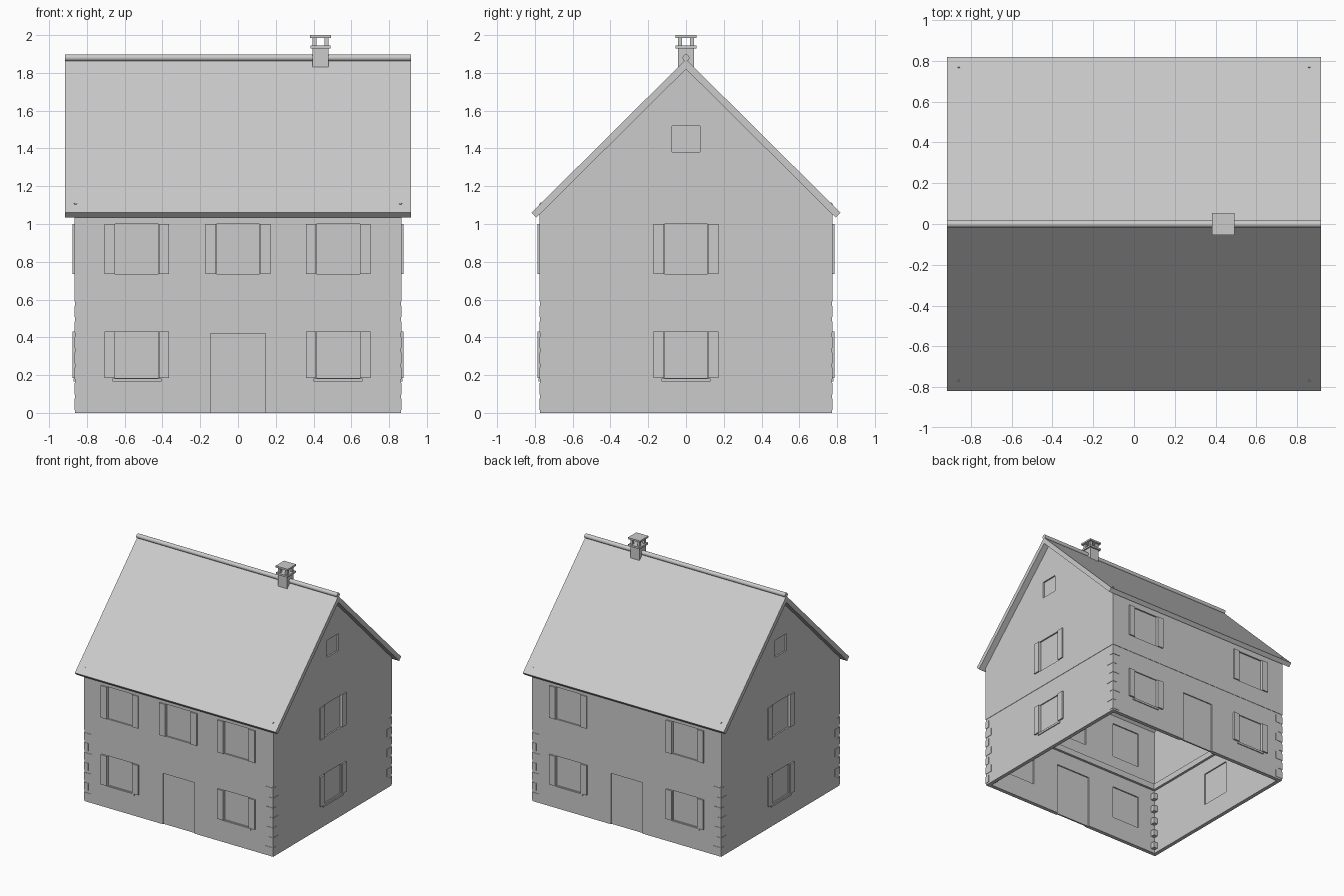
import bpy, bmesh, math
from mathutils import Matrix, Vector

if "Cube" in bpy.data.objects:
    bpy.data.objects.remove(bpy.data.objects["Cube"])

grey = bpy.data.materials.new("light_grey")
grey.diffuse_color = (0.6, 0.6, 0.6, 1)
grey.use_nodes = True
grey.node_tree.nodes["Principled BSDF"].inputs["Base Color"].default_value = grey.diffuse_color

HX, HY, T, SEAM = 0.865, 0.775, 0.035, 0.59   # half sizes, wall thickness, storey joint


def finish(name, bm):
    bmesh.ops.recalc_face_normals(bm, faces=bm.faces)
    me = bpy.data.meshes.new(name)
    bm.to_mesh(me)
    bm.free()
    me.materials.append(grey)
    ob = bpy.data.objects.new(name, me)
    bpy.context.collection.objects.link(ob)
    return ob


def boxes(name, items):
    """One object from (x0, x1, y0, y1, z0, z1) boxes."""
    bm = bmesh.new()
    for x0, x1, y0, y1, z0, z1 in items:
        m = Matrix.Translation(((x0 + x1) / 2, (y0 + y1) / 2, (z0 + z1) / 2))
        m = m @ Matrix.Diagonal((abs(x1 - x0), abs(y1 - y0), abs(z1 - z0), 1))
        bmesh.ops.create_cube(bm, size=1, matrix=m)
    return finish(name, bm)


def prism(name, profile, hx):
    """Extrude a (y, z) profile along x."""
    bm = bmesh.new()
    f = bm.faces.new([bm.verts.new((-hx, y, z)) for y, z in profile])
    r = bmesh.ops.extrude_face_region(bm, geom=[f])
    bmesh.ops.translate(bm, vec=(2 * hx, 0, 0),
                        verts=[v for v in r["geom"] if isinstance(v, bmesh.types.BMVert)])
    return finish(name, bm)


def cut(ob, cutter):
    cutter.hide_render = True
    cutter.hide_viewport = True
    cutter.display_type = "WIRE"
    mod = ob.modifiers.new("cut", "BOOLEAN")
    mod.operation = "DIFFERENCE"
    mod.solver = "EXACT"
    mod.object = cutter


def on_wall(side, u0, u1, d0, d1, z0, z1):
    """Box on a wall: u runs along the wall, d is the distance outward from it."""
    axis, s = side
    h = HY if axis == "y" else HX
    a, b = sorted((s * (h + d0), s * (h + d1)))
    return (u0, u1, a, b, z0, z1) if axis == "y" else (a, b, u0, u1, z0, z1)


FRONT, BACK, LEFT, RIGHT = ("y", -1), ("y", 1), ("x", -1), ("x", 1)
LOW, HIGH = (0.185, 0.43), (0.735, 1.0)

# Window layout: wall, centre, vertical range
lower, upper = [], []
for side in (FRONT, BACK):
    for c in (-0.535, 0.53):
        lower.append((side, c, LOW))
        upper.append((side, c, HIGH))
for side in (LEFT, RIGHT):
    lower.append((side, 0, LOW))
    upper.append((side, 0, HIGH))
upper.append((FRONT, 0, HIGH))


def recesses(windows):
    out = []
    for side, c, (z0, z1) in windows:
        out.append(on_wall(side, c - 0.115, c + 0.115, -0.012, 0.05, z0, z1))
        out.append(on_wall(side, c - 0.13, c + 0.13, -0.08, -T + 0.01, z0 - 0.015, z1 + 0.015))
    return out


# Lower storey walls with window and door recesses
low_cuts = recesses(lower)
for side in (FRONT, BACK):
    low_cuts.append(on_wall(side, -0.145, 0.145, -0.012, 0.05, -0.05, 0.42))
    low_cuts.append(on_wall(side, -0.16, 0.16, -0.08, -T + 0.01, -0.05, 0.435))
e = 0.003
lower_walls = prism("lower_walls", [(-HY + e, 0), (HY - e, 0), (HY - e, SEAM), (-HY + e, SEAM)], HX - e)
cavity = boxes("cavity_cutter", [(-HX + T, HX - T, -HY + T, HY - T, -0.2, 3)])
cut(lower_walls, cavity)
cut(lower_walls, boxes("lower_recess_cutter", low_cuts))

# Upper storey walls with gables and small attic windows
up_cuts = recesses(upper)
for side in (LEFT, RIGHT):
    up_cuts.append(on_wall(side, -0.073, 0.073, -0.012, 0.05, 1.38, 1.52))
    up_cuts.append(on_wall(side, -0.085, 0.085, -0.08, -T + 0.01, 1.365, 1.535))
upper_walls = prism("upper_walls", [(-HY, SEAM), (HY, SEAM), (HY, 1.052), (0, 1.825), (-HY, 1.052)], HX)
cut(upper_walls, cavity)
cut(upper_walls, boxes("upper_recess_cutter", up_cuts))

# Shutters beside every window, sills and lintels on the lower ones
shutters = []
for side, c, (z0, z1) in lower + upper:
    for s in (-1, 1):
        u = c + s * 0.1435
        shutters.append(on_wall(side, u - 0.0275, u + 0.0275, -0.006, 0.01, z0, z1))
boxes("shutters", shutters)
boxes("window_sills", [on_wall(s, c - 0.13, c + 0.13, -0.006, 0.005, 0.165, 0.182) for s, c, z in lower])

# Corner stones on the lower storey, long and short by turns
stones, blocks = [], []
for i in range(7):
    z = 0.015 + i * 0.082
    for s in (-1, 1):
        for side in (FRONT, BACK, LEFT, RIGHT):
            h = HX if side[0] == "y" else HY
            n = 0.07 if (i % 2 == 0) == (side[0] == "y") else 0.04
            u0, u1 = sorted((s * (h - n), s * (h - 0.001)))
            stones.append(on_wall(side, u0, u1, -0.006, 0, z, z + 0.06))
for sx in (-1, 1):
    for sy in (-1, 1):
        for i in range(5):
            x = sorted((sx * (HX - T + 0.005), sx * (HX - T - 0.035)))
            y = sorted((sy * (HY - T + 0.005), sy * (HY - T - 0.035)))
            blocks.append((*x, *y, 0.03 + i * 0.11, 0.08 + i * 0.11))
boxes("corner_stones", stones)
boxes("inner_corner_blocks", blocks)

# Ledge inside between the storeys
ix, iy = HX - T, HY - T
boxes("inner_ledge",
      [(-ix - 0.005, ix + 0.005, *sorted((s * (iy + 0.005), s * (iy - 0.02))), 0.56, 0.61) for s in (-1, 1)] +
      [(*sorted((s * (ix + 0.005), s * (ix - 0.02))), -iy + 0.02, iy - 0.02, 0.56, 0.61) for s in (-1, 1)])

# Roof
prism("roof", [(0, 1.872), (-0.818, 1.06), (-0.792, 1.034), (0, 1.82), (0.792, 1.034), (0.818, 1.06)], 0.917)

# Ridge tube
bm = bmesh.new()
bmesh.ops.create_cone(bm, cap_ends=True, segments=16, radius1=0.018, radius2=0.018, depth=1.834,
                      matrix=Matrix.Translation((0, 0, 1.88)) @ Matrix.Rotation(math.pi / 2, 4, "Y"))
ridge = finish("ridge_tube", bm)
bpy.context.view_layer.objects.active = ridge
ridge.select_set(True)
bpy.ops.object.shade_smooth_by_angle()

# Roof pegs near the eaves
bm = bmesh.new()
for x in (-0.86, 0.86):
    for s in (-1, 1):
        turn = Vector((0, s, 1)).to_track_quat("Z", "Y").to_matrix().to_4x4()
        bmesh.ops.create_cone(bm, cap_ends=True, segments=8, radius1=0.007, radius2=0.007, depth=0.01,
                              matrix=Matrix.Translation((x, s * 0.77, 1.107)) @ turn)
finish("roof_pegs", bm)

# Chimney: stack, collar, corner posts and cap
cx = 0.437
boxes("chimney_stack", [(cx - 0.042, cx + 0.042, -0.042, 0.042, 1.825, 1.932)])
boxes("chimney_collar", [(cx - 0.053, cx + 0.053, -0.055, 0.055, 1.93, 1.945)])
boxes("chimney_posts", [(cx + a * 0.032 - 0.01, cx + a * 0.032 + 0.01,
                         b * 0.032 - 0.01, b * 0.032 + 0.01, 1.944, 1.988)
                        for a in (-1, 1) for b in (-1, 1)])
boxes("chimney_cap", [(cx - 0.055, cx + 0.055, -0.055, 0.055, 1.986, 2.0)])
